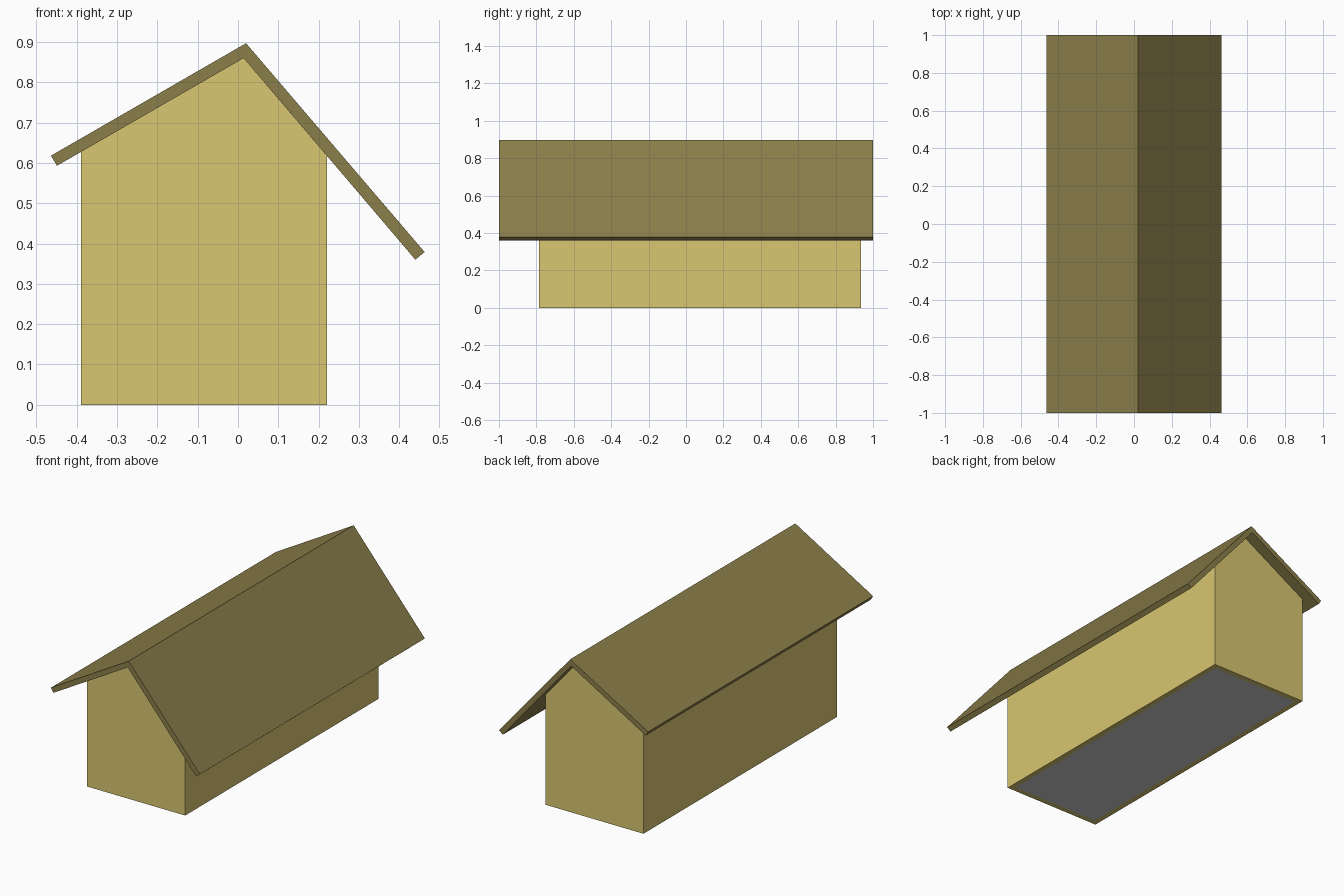
import bpy, bmesh

if "Cube" in bpy.data.objects:
    bpy.data.objects.remove(bpy.data.objects["Cube"])


def material(name, rgb):
    m = bpy.data.materials.new(name)
    m.diffuse_color = (*rgb, 1)
    m.use_nodes = True
    m.node_tree.nodes["Principled BSDF"].inputs["Base Color"].default_value = m.diffuse_color
    return m


def prism(name, profile, y0, y1, mat=None):
    """Extrude an x-z outline from y0 to y1."""
    bm = bmesh.new()
    face = bm.faces.new([bm.verts.new((x, y0, z)) for x, z in profile])
    ext = bmesh.ops.extrude_face_region(bm, geom=[face])
    moved = [v for v in ext["geom"] if isinstance(v, bmesh.types.BMVert)]
    bmesh.ops.translate(bm, verts=moved, vec=(0, y1 - y0, 0))
    bmesh.ops.recalc_face_normals(bm, faces=bm.faces)
    me = bpy.data.meshes.new(name)
    bm.to_mesh(me)
    bm.free()
    ob = bpy.data.objects.new(name, me)
    bpy.context.collection.objects.link(ob)
    if mat:
        me.materials.append(mat)
    return ob


def rect(x0, x1, z0, z1):
    return [(x0, z0), (x1, z0), (x1, z1), (x0, z1)]


wall_mat = material("wall_yellow", (0.69, 0.565, 0.165))
roof_mat = material("roof_olive", (0.258, 0.209, 0.069))

LEFT, RIGHT, FRONT, BACK, T = -0.39, 0.221, -0.785, 0.935, 0.03

# Gabled walls, hollowed out to a thin shell
walls = prism("walls", [(LEFT, 0), (RIGHT, 0), (RIGHT, 0.617),
                        (0.014, 0.86), (LEFT, 0.628)], FRONT, BACK, wall_mat)
cutter = prism("room_cutter", rect(LEFT + T, RIGHT - T, -0.1, 1.0),
               FRONT + T, BACK - T, wall_mat)
cutter.hide_render = True
cutter.hide_set(True)
hollow = walls.modifiers.new("hollow", 'BOOLEAN')
hollow.operation = 'DIFFERENCE'
hollow.solver = 'EXACT'
hollow.object = cutter

# Grey floor panel inside the walls
prism("floor", rect(LEFT + T, RIGHT - T, 0, 0.03), FRONT + T, BACK - T)

# Lopsided roof: short shallow left slope, long steep right slope
prism("roof", [(-0.464, 0.618), (0.02, 0.897), (0.463, 0.379),
               (0.44, 0.36), (0.014, 0.86), (-0.449, 0.593)], -1, 1, roof_mat)
